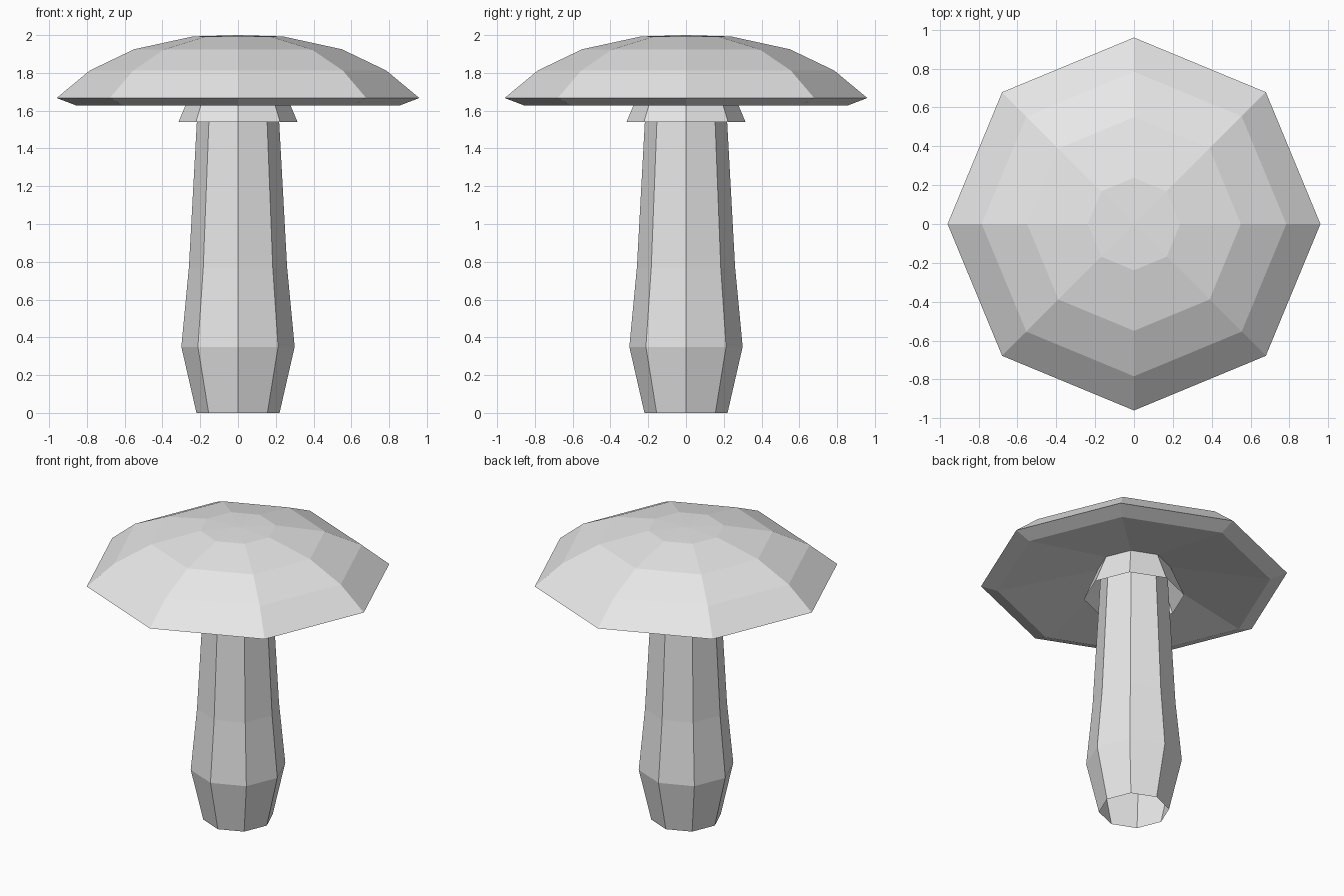
import bpy
import bmesh
from math import cos, sin, pi

SIDES = 8

cube = bpy.data.objects.get("Cube")
if cube:
    bpy.data.objects.remove(cube, do_unlink=True)

grey = bpy.data.materials.new("plain_grey")
grey.use_nodes = True
grey.diffuse_color = (0.8, 0.8, 0.8, 1)
grey.node_tree.nodes["Principled BSDF"].inputs["Base Color"].default_value = grey.diffuse_color


def lathe(name, profile):
    """Turn (radius, height) points, listed bottom to top on the outside, into a faceted shell."""
    bm = bmesh.new()
    rings = []
    for r, z in profile:
        if r == 0:
            rings.append([bm.verts.new((0, 0, z))] * SIDES)
        else:
            angles = [2 * pi * i / SIDES for i in range(SIDES)]
            rings.append([bm.verts.new((r * cos(a), r * sin(a), z)) for a in angles])
    for low, high in zip(rings, rings[1:]):
        for i in range(SIDES):
            j = (i + 1) % SIDES
            corners = [low[i], low[j], high[j], high[i]]
            bm.faces.new(list(dict.fromkeys(corners)))
    mesh = bpy.data.meshes.new(name)
    bm.to_mesh(mesh)
    bm.free()
    mesh.materials.append(grey)
    obj = bpy.data.objects.new(name, mesh)
    bpy.context.collection.objects.link(obj)
    return obj


# Stem: open tube, swollen near the foot
lathe("stem", [(0.22, 0), (0.3, 0.35), (0.26, 0.77), (0.218, 1.54), (0.207, 1.76)])

# Skirt: open flared collar under the cap
lathe("skirt", [(0.315, 1.54), (0.225, 1.755)])

# Cap: hollowed underside, bevelled rim and shallow dome
lathe("cap", [(0, 1.79), (0.855, 1.627), (0.96, 1.667), (0.784, 1.813),
              (0.55, 1.925), (0.238, 1.993), (0, 2)])
